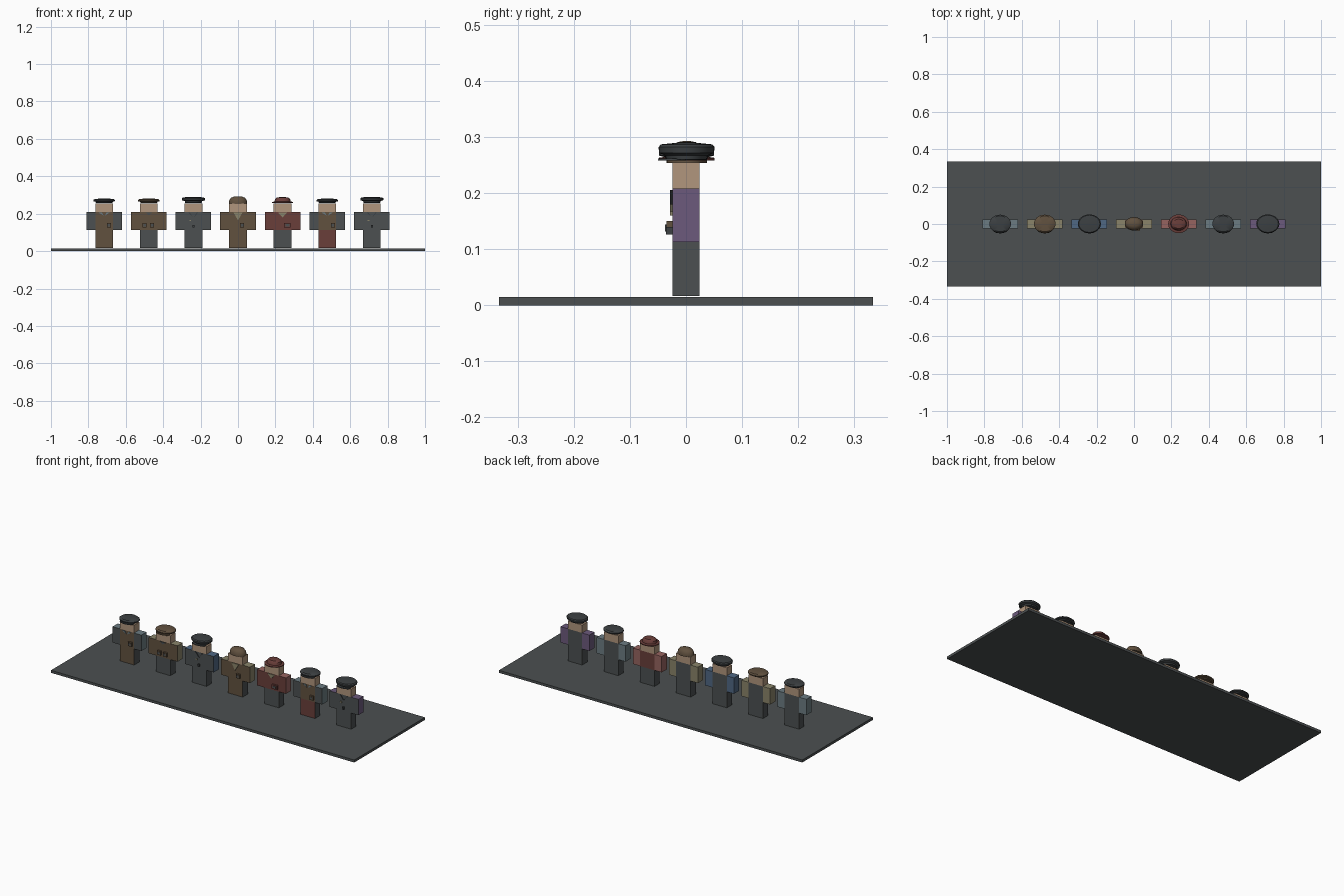
import bpy, bmesh, math
from mathutils import Matrix, Vector

if "Cube" in bpy.data.objects:
    bpy.data.objects.remove(bpy.data.objects["Cube"])


def srgb(r, g, b):
    return tuple(((c / 255 + 0.055) / 1.055) ** 2.4 for c in (r, g, b)) + (1.0,)


MATS = {}
for name, rgb in {
    "charcoal": (76, 80, 81), "cap_black": (60, 64, 66), "skin": (177, 150, 125),
    "brown": (97, 81, 63), "dark_red": (106, 62, 58), "khaki": (138, 132, 106),
    "purple": (108, 90, 124), "slate": (108, 124, 130), "blue": (80, 104, 132),
    "rose": (150, 100, 96),
}.items():
    m = bpy.data.materials.new(name)
    m.diffuse_color = srgb(*rgb)
    m.use_nodes = True
    m.node_tree.nodes["Principled BSDF"].inputs["Base Color"].default_value = m.diffuse_color
    MATS[name] = m


def finish(bm, name, mats):
    me = bpy.data.meshes.new(name)
    bm.normal_update()
    bm.to_mesh(me)
    bm.free()
    ob = bpy.data.objects.new(name, me)
    bpy.context.collection.objects.link(ob)
    for m in mats:
        me.materials.append(MATS[m])
    return ob


def box(name, x0, x1, y0, y1, z0, z1, mat, front=None):
    """Box whose front face can carry a second colour."""
    bm = bmesh.new()
    size = Vector((x1 - x0, y1 - y0, z1 - z0))
    mid = Vector((x0 + x1, y0 + y1, z0 + z1)) / 2
    bmesh.ops.create_cube(bm, size=1, matrix=Matrix.Translation(mid) @ Matrix.Diagonal(size).to_4x4())
    bm.normal_update()
    for f in bm.faces:
        f.material_index = 1 if front and f.normal.y < -0.5 else 0
    return finish(bm, name, [mat, front] if front else [mat])


def lathe(name, cx, cy, rings, mat, n=24):
    """Closed stack of elliptical rings (rx, ry, z)."""
    bm = bmesh.new()
    loops = [[bm.verts.new((cx + rx * math.cos(2 * math.pi * i / n),
                            cy + ry * math.sin(2 * math.pi * i / n), z))
              for i in range(n)] for rx, ry, z in rings]
    for a, b in zip(loops, loops[1:]):
        for i in range(n):
            j = (i + 1) % n
            bm.faces.new((a[i], a[j], b[j], b[i])).smooth = True
    bm.faces.new(loops[0][::-1])
    bm.faces.new(loops[-1])
    ob = finish(bm, name, [mat])
    ob.data.set_sharp_from_angle(angle=math.radians(35))
    return ob


def plate(name, x, pts, mat, y0=-0.0245, t=0.004):
    """Thin flat outline (x, z) on the front of a figure."""
    bm = bmesh.new()
    a = [bm.verts.new((x + px, y0 - t, pz)) for px, pz in pts]
    b = [bm.verts.new((x + px, y0, pz)) for px, pz in pts]
    bm.faces.new(a)
    bm.faces.new(b[::-1])
    for i in range(len(a)):
        j = (i + 1) % len(a)
        bm.faces.new((a[i], b[i], b[j], a[j]))
    bmesh.ops.recalc_face_normals(bm, faces=bm.faces)
    return finish(bm, name, [mat])


# Headgear profiles: (rx, ry, z)
PEAKED = [(0.045, 0.036, 0.260), (0.046, 0.038, 0.267), (0.061, 0.049, 0.272),
          (0.062, 0.050, 0.282), (0.056, 0.046, 0.287), (0.020, 0.016, 0.290)]
FLAT = [(0.045, 0.036, 0.259), (0.046, 0.038, 0.264), (0.058, 0.049, 0.267),
        (0.058, 0.049, 0.273), (0.050, 0.042, 0.279), (0.018, 0.015, 0.281)]
ROUND = [(0.049, 0.036, 0.254), (0.049, 0.036, 0.262), (0.046, 0.033, 0.274),
         (0.037, 0.027, 0.285), (0.022, 0.016, 0.291), (0.006, 0.005, 0.293)]
BRIMMED = [(0.056, 0.050, 0.258), (0.056, 0.050, 0.263), (0.043, 0.036, 0.265),
           (0.040, 0.033, 0.279), (0.030, 0.025, 0.287), (0.008, 0.007, 0.289)]

# hat shape, hat, sleeves, sleeve front, torso, torso front, leg front, pouches
FIGURES = [
    (FLAT, "cap_black", "slate", "charcoal", "charcoal", "brown", "brown", [0.025]),
    (FLAT, "brown", "khaki", "brown", "charcoal", "brown", "charcoal", [-0.022, 0.018]),
    (PEAKED, "cap_black", "blue", "charcoal", "charcoal", "charcoal", "charcoal", []),
    (ROUND, "brown", "khaki", "brown", "charcoal", "brown", "brown", [0.022]),
    (BRIMMED, "dark_red", "rose", "dark_red", "dark_red", "dark_red", "charcoal", [0.025]),
    (FLAT, "cap_black", "slate", "charcoal", "charcoal", "brown", "dark_red", [0.030]),
    (PEAKED, "cap_black", "purple", "charcoal", "charcoal", "charcoal", "charcoal", []),
]

# Display base
box("display_base", -1, 1, -0.333, 0.333, 0, 0.015, "charcoal")

W, D = 0.0475, 0.024
for k, (shape, hat, sleeve, sleeve_f, coat, coat_f, leg_f, pouches) in enumerate(FIGURES):
    x = (k - 3) * 0.2385
    n = k + 1
    # Body blocks
    for s, side in ((-1, "left"), (1, "right")):
        lx = sorted((x, x + s * W))
        box(f"leg_{side}_{n}", *lx, -D, D, 0.017, 0.113, "charcoal", leg_f)
        ax = sorted((x + s * W, x + s * 2 * W))
        box(f"arm_{side}_{n}", *ax, -D, D, 0.113, 0.208, sleeve, sleeve_f)
    box(f"torso_{n}", x - W, x + W, -D, D, 0.113, 0.208, coat, coat_f)
    box(f"head_{n}", x - W, x + W, -D, D, 0.208, 0.255, "skin")
    # Hat, with a visor on the caps
    lathe(f"hat_{n}", x, 0.001, shape, hat)
    if shape in (PEAKED, FLAT):
        lathe(f"visor_{n}", x, -0.025, [(0.044, 0.025, 0.258), (0.043, 0.024, 0.262)], hat)
    # Belt pouches with a flap
    for px in pouches:
        w = 0.018 if k == 4 else 0.011
        box(f"pouch_{n}", x + px - w, x + px + w, -0.035, -D, 0.126, 0.150, coat_f)
        box(f"pouch_flap_{n}", x + px - w * 0.6, x + px + w * 0.6, -0.037, -0.035, 0.132, 0.144, "charcoal")
    # Collars and chest trim
    if k in (3, 4):
        plate(f"collar_{n}", x, [(-0.024, 0.206), (0.0, 0.165 if k == 3 else 0.18), (0.024, 0.206)], "khaki")
    elif k in (0, 5):
        for s in (-1, 1):
            plate(f"lapel_{n}", x, [(s * 0.030, 0.206), (s * 0.004, 0.190), (s * 0.012, 0.206)], "slate")
    elif k == 1:
        plate(f"collar_{n}", x, [(-0.018, 0.206), (0.0, 0.192), (0.018, 0.206)], "charcoal")
    else:
        for s in (-1, 1):
            plate(f"lapel_{n}", x, [(s * 0.026, 0.206), (s * 0.002, 0.180), (s * 0.018, 0.206)], "cap_black")
        plate(f"badge_{n}", x, [(-0.022, 0.160), (-0.012, 0.160), (-0.012, 0.167), (-0.022, 0.167)], "khaki")
        box(f"buckle_{n}", x - 0.005, x + 0.005, -0.036, -D, 0.126, 0.140, "cap_black")
